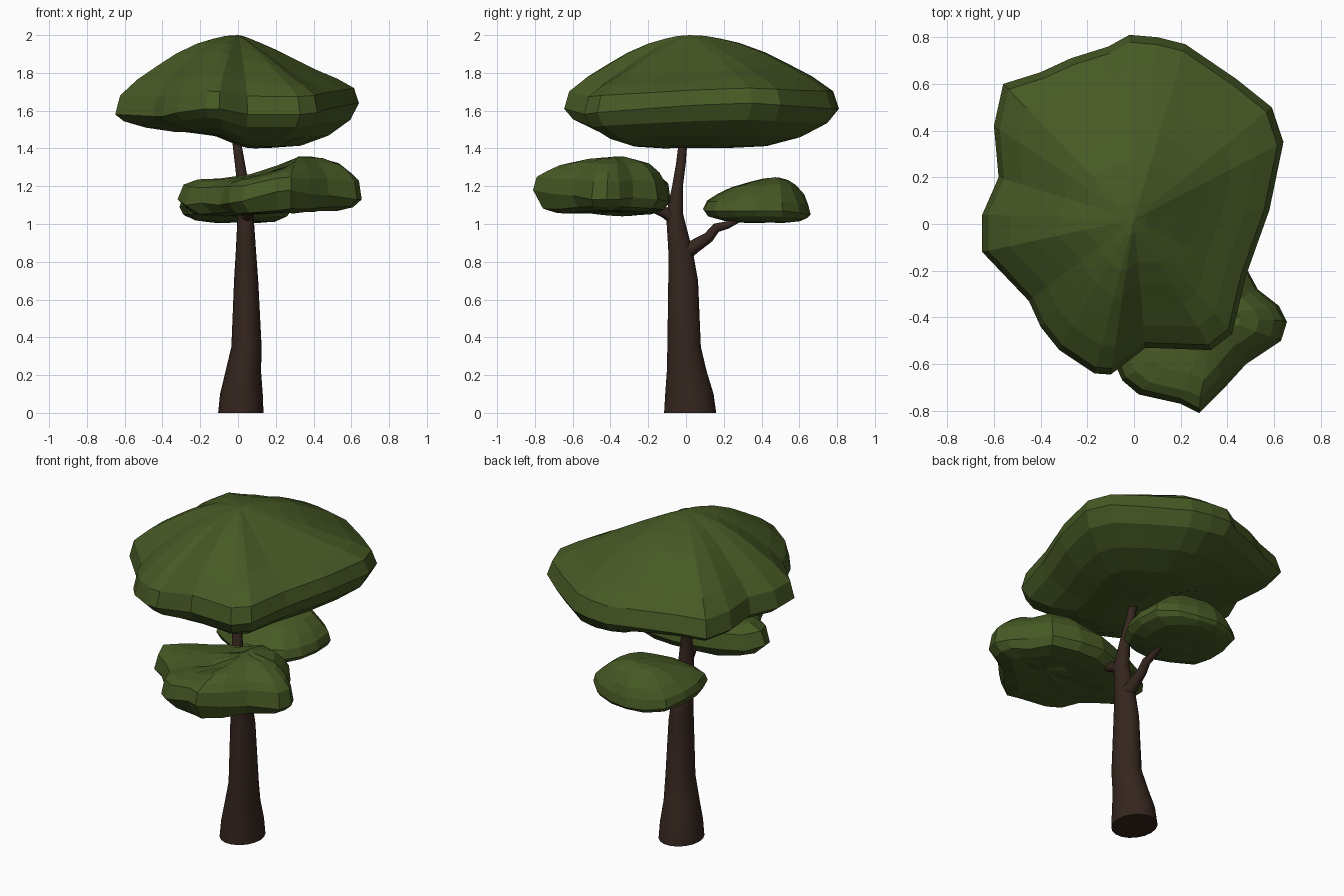
import bpy, bmesh, math, random
from mathutils import Vector

random.seed(4)


def material(name, color):
    m = bpy.data.materials.new(name)
    m.diffuse_color = (*color, 1)
    return m


LEAF = material("leaf_green", (0.062, 0.1, 0.018))
BARK = material("bark_brown", (0.036, 0.019, 0.013))


def loft(name, rings, mat, start=None, end=None, smooth=False):
    """Skin closed rings; each end is a fan to a point or a flat cap."""
    bm = bmesh.new()
    vs = [[bm.verts.new(p) for p in r] for r in rings]
    n = len(vs[0])
    for a, b in zip(vs, vs[1:]):
        for i in range(n):
            j = (i + 1) % n
            bm.faces.new((a[i], a[j], b[j], b[i])).smooth = smooth
    for ring, tip in ((vs[0], start), (vs[-1], end)):
        if tip is None:
            bm.faces.new(ring)
        else:
            t = bm.verts.new(tip)
            for i in range(n):
                bm.faces.new((ring[i], ring[(i + 1) % n], t))
    bmesh.ops.recalc_face_normals(bm, faces=bm.faces)
    me = bpy.data.meshes.new(name)
    bm.to_mesh(me)
    bm.free()
    me.materials.append(mat)
    ob = bpy.data.objects.new(name, me)
    bpy.context.collection.objects.link(ob)
    return ob


def foliage(name, rim, apex, floor, under, over, dip=(0, 0), jitter=0.0):
    """Leaf pad: rim outline scaled towards apex (over) and floor(x) (under)."""
    cx, cy, top = apex

    def ring(s, t, upper):
        pts = []
        for x, y, z in rim:
            px, py = cx + (x - cx) * s, cy + (y - cy) * s
            h = z + ((top if upper else floor(px)) - z) * t
            if upper:
                a = math.atan2(y - cy, x - cx)
                h -= dip[1] * math.sin(math.pi * s) * max(0, math.cos(a - dip[0]))
            p = Vector((px, py, h))
            if s < 1:
                p += Vector([random.uniform(-jitter, jitter) for _ in range(3)])
            pts.append(p)
        return pts

    rings = [ring(s, t, False) for s, t in under]
    rings.append(ring(1, 0, False))
    rings += [ring(s, t, True) for s, t in over]
    return loft(name, rings, LEAF, (cx, cy, floor(cx)), apex)


# Trunk: x, y, z, radius x, radius y
trunk_rings = [
    (0.015, 0.022, 0.0, 0.12, 0.14), (0.018, 0.018, 0.1, 0.113, 0.13),
    (0.028, 0.004, 0.22, 0.094, 0.107), (0.045, -0.01, 0.35, 0.08, 0.09),
    (0.043, -0.015, 0.7, 0.064, 0.08), (0.042, -0.028, 0.85, 0.054, 0.066),
    (0.04, -0.06, 1.05, 0.042, 0.046), (0.028, -0.045, 1.2, 0.031, 0.029),
    (0.01, -0.027, 1.32, 0.027, 0.026), (-0.012, -0.012, 1.47, 0.022, 0.022)]
N = 18
trunk = loft("trunk", [[(x + rx * math.cos(i * math.tau / N), y + ry * math.sin(i * math.tau / N), z)
                        for i in range(N)] for x, y, z, rx, ry in trunk_rings], BARK, smooth=True)


# Branches: x, y, z, radius along a path
def branch(name, path):
    rings = []
    for k, (x, y, z, r) in enumerate(path):
        a = Vector(path[max(k - 1, 0)][:3])
        b = Vector(path[min(k + 1, len(path) - 1)][:3])
        q = (b - a).to_track_quat('Z', 'X')
        rings.append([Vector((x, y, z)) + q @ Vector((r * math.cos(i * math.tau / 10), r * math.sin(i * math.tau / 10), 0))
                      for i in range(10)])
    return loft(name, rings, BARK, smooth=True)


back_branch = branch("back_branch", [
    (0.045, -0.02, 0.84, 0.045), (0.045, 0.05, 0.885, 0.036), (0.045, 0.12, 0.93, 0.029),
    (0.045, 0.16, 0.98, 0.025), (0.045, 0.22, 0.995, 0.02), (0.045, 0.29, 1.03, 0.015)])
front_branch = branch("front_branch", [
    (0.04, -0.05, 1.02, 0.036), (0.05, -0.11, 1.06, 0.03),
    (0.065, -0.17, 1.085, 0.025), (0.085, -0.24, 1.11, 0.02)])

# Large top canopy, its underside higher on the left
foliage("top_canopy", [
    (0.64, 0.35, 1.64), (0.59, 0.50, 1.63), (0.44, 0.62, 1.62), (0.22, 0.77, 1.61),
    (0.10, 0.80, 1.61), (-0.02, 0.81, 1.61), (-0.11, 0.76, 1.60), (-0.27, 0.71, 1.60),
    (-0.40, 0.65, 1.59), (-0.56, 0.60, 1.58), (-0.60, 0.42, 1.58), (-0.58, 0.20, 1.58),
    (-0.65, 0.04, 1.58), (-0.65, -0.12, 1.58), (-0.45, -0.33, 1.57), (-0.40, -0.44, 1.57),
    (-0.32, -0.54, 1.59), (-0.17, -0.64, 1.61), (-0.10, -0.645, 1.61), (0.05, -0.53, 1.58),
    (0.33, -0.54, 1.58), (0.42, -0.47, 1.59), (0.48, -0.22, 1.61), (0.58, 0.06, 1.63)],
    (0, 0.02, 2.0), lambda x: 1.395 + 0.085 * min(1, max(0, (0.05 - x) / 0.2)),
    [(0.25, 0.97), (0.52, 0.92), (0.75, 0.7), (0.93, 0.36)],
    [(0.96, 0.24), (0.82, 0.44), (0.65, 0.62), (0.5, 0.77), (0.33, 0.895), (0.2, 0.955), (0.1, 0.99)],
    dip=(-0.3, 0.075))

# Front leaf pad, lower towards the left
foliage("front_foliage", [
    (0.655, -0.42, 1.13), (0.62, -0.35, 1.13), (0.53, -0.28, 1.14), (0.46, -0.15, 1.13),
    (0.30, -0.09, 1.12), (0.15, -0.08, 1.12), (0.00, -0.12, 1.11), (-0.13, -0.16, 1.11),
    (-0.25, -0.22, 1.11), (-0.32, -0.31, 1.13), (-0.28, -0.41, 1.10), (-0.19, -0.47, 1.11),
    (-0.10, -0.56, 1.10), (-0.05, -0.67, 1.11), (0.02, -0.73, 1.12), (0.20, -0.77, 1.17),
    (0.28, -0.81, 1.18), (0.38, -0.71, 1.16), (0.48, -0.60, 1.15), (0.63, -0.50, 1.13)],
    (0.32, -0.39, 1.355), lambda x: 1.06 + 0.05 * (x - 0.2),
    [(0.3, 0.95), (0.6, 1.05), (0.88, 0.85)],
    [(0.95, 0.42), (0.84, 0.64), (0.65, 0.84), (0.4, 0.95), (0.18, 1.0)],
    dip=(math.pi + 0.1, 0.09), jitter=0.006)

# Back leaf pad
foliage("back_foliage", [
    (0.28, 0.37, 1.07), (0.27, 0.51, 1.07), (0.18, 0.60, 1.06), (0.07, 0.64, 1.05),
    (-0.05, 0.66, 1.05), (-0.16, 0.63, 1.05), (-0.26, 0.56, 1.06), (-0.30, 0.43, 1.08),
    (-0.31, 0.30, 1.09), (-0.28, 0.19, 1.10), (-0.15, 0.12, 1.09), (-0.03, 0.09, 1.08),
    (0.10, 0.10, 1.07), (0.20, 0.15, 1.07), (0.26, 0.25, 1.07)],
    (-0.02, 0.47, 1.245), lambda x: 1.008,
    [(0.4, 1.0), (0.7, 0.9), (0.92, 0.5)],
    [(0.95, 0.28), (0.8, 0.54), (0.6, 0.8), (0.35, 0.94), (0.15, 1.0)],
    dip=(-math.pi / 2, 0.015), jitter=0.004)
